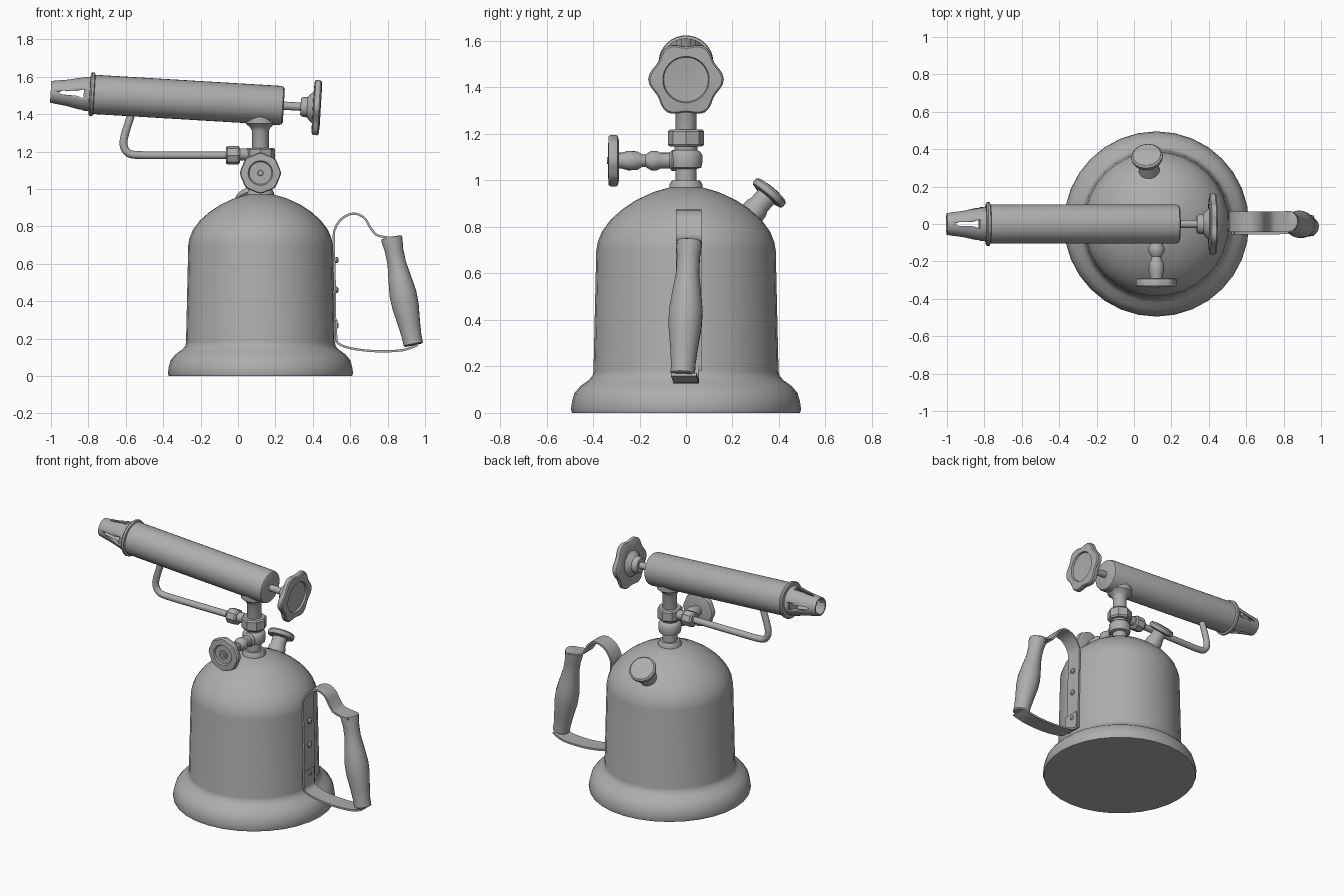
import bpy, bmesh, math
from mathutils import Vector

if "Cube" in bpy.data.objects:
    bpy.data.objects.remove(bpy.data.objects["Cube"])

metal = bpy.data.materials.new("grey_metal")
metal.diffuse_color = (0.42, 0.42, 0.42, 1)
metal.use_nodes = True
metal.node_tree.nodes["Principled BSDF"].inputs["Base Color"].default_value = metal.diffuse_color


def finish(name, bm, angle=35):
    bmesh.ops.remove_doubles(bm, verts=bm.verts, dist=1e-5)
    bmesh.ops.recalc_face_normals(bm, faces=bm.faces)
    me = bpy.data.meshes.new(name)
    bm.to_mesh(me)
    bm.free()
    me.materials.append(metal)
    ob = bpy.data.objects.new(name, me)
    bpy.context.collection.objects.link(ob)
    bpy.ops.object.select_all(action='DESELECT')
    ob.select_set(True)
    bpy.context.view_layer.objects.active = ob
    bpy.ops.object.shade_smooth_by_angle(angle=math.radians(angle))
    return ob


def lathe(name, prof, origin, axis=(0, 0, 1), seg=24, lobes=0, depth=0.0, turn=0.0, closed=False, angle=35):
    """Revolve (radius, distance) pairs about an axis, optionally with a lobed rim."""
    bm = bmesh.new()
    q = Vector(axis).to_track_quat('Z', 'Y')
    rings = []
    for r, h in prof:
        ring = []
        for i in range(seg):
            a = turn + 2 * math.pi * i / seg
            k = 1 + depth * math.cos(lobes * a) if r > 0.101 else 1
            ring.append(bm.verts.new(Vector(origin) + q @ Vector((r * k * math.cos(a), r * k * math.sin(a), h))))
        rings.append(ring)
    pairs = list(zip(rings, rings[1:])) + ([(rings[-1], rings[0])] if closed else [])
    for a, b in pairs:
        for i in range(seg):
            j = (i + 1) % seg
            bm.faces.new((a[i], a[j], b[j], b[i]))
    if not closed:
        bm.faces.new(rings[0])
        bm.faces.new(rings[-1])
    return finish(name, bm, angle)


def sweep(name, path, section, smooth=4):
    """Sweep a (side, normal) section along a rounded path lying in an xz plane."""
    p = [Vector(v) for v in path]
    pts = []
    for i in range(len(p) - 1):
        a, b, c, d = p[max(i - 1, 0)], p[i], p[i + 1], p[min(i + 2, len(p) - 1)]
        for s in range(smooth):
            t = s / smooth
            pts.append(0.5 * (2 * b + (c - a) * t + (2 * a - 5 * b + 4 * c - d) * t * t
                              + (3 * b - a - 3 * c + d) * t ** 3))
    pts.append(p[-1])
    bm = bmesh.new()
    rings = []
    for i, v in enumerate(pts):
        t = (pts[min(i + 1, len(pts) - 1)] - pts[max(i - 1, 0)]).normalized()
        side = Vector((0, 1, 0))
        n = t.cross(side).normalized()
        rings.append([bm.verts.new(v + side * s + n * w) for s, w in section])
    k = len(section)
    for a, b in zip(rings, rings[1:]):
        for i in range(k):
            bm.faces.new((a[i], a[(i + 1) % k], b[(i + 1) % k], b[i]))
    bm.faces.new(rings[0])
    bm.faces.new(rings[-1])
    return finish(name, bm)


CX = 0.12
# Fuel tank with flared foot and domed top
lathe("tank", [(.49, 0), (.495, .015), (.49, .05), (.48, .085), (.455, .115), (.42, .14), (.402, .16),
               (.398, .18), (.386, .70), (.38, .735), (.362, .78), (.325, .83), (.275, .875),
               (.215, .915), (.14, .95), (.07, .97)], (CX, 0, 0), seg=32)

# Neck: collar, stem, clamp rings and flare into the burner
lathe("neck", [(.072, .94), (.072, .98), (.06, 1.0), (.046, 1.0), (.046, 1.05), (.066, 1.055),
               (.07, 1.075), (.07, 1.11), (.06, 1.125), (.05, 1.13), (.05, 1.145), (.045, 1.15),
               (.045, 1.31), (.055, 1.33), (.08, 1.35), (.08, 1.40)], (CX, 0, 0))
lathe("neck_nut", [(.07, 1.145), (.078, 1.155), (.078, 1.21), (.07, 1.22)], (CX, 0, 0), seg=8)

# Burner barrel, tilted slightly upward toward the nozzle
tail = Vector((.245, 0, 1.445))
mouth = Vector((-.78, 0, 1.506))
d = (mouth - tail).normalized()
L = (mouth - tail).length
lathe("burner_barrel", [(.088, 0), (.1, .006), (.105, .02), (.105, L)], tail, d, 32)
lathe("barrel_rim", [(.105, L - .012), (.116, L - .008), (.118, L + .004), (.112, L + .012), (.09, L + .014)],
      tail, d, 32)

# Hollow slotted nozzle
nozzle = lathe("nozzle", [(.092, L), (.09, L + .05), (.072, L + .13), (.058, L + .222),
                          (.049, L + .222), (.063, L + .13), (.078, L + .05), (.08, L)],
               tail, d, 32, closed=True)
for name, across in (("slot_cutter_side", Vector((0, 1, 0))), ("slot_cutter_top", d.cross(Vector((0, 1, 0))))):
    w = d.cross(across)
    bm = bmesh.new()
    outline = [(.045, -.024), (.045, .024), (.085, .012), (.16, .01), (.18, 0), (.16, -.01), (.085, -.012)]
    lo, hi = [[bm.verts.new(tail + d * (L + u) + w * v + across * s) for u, v in outline] for s in (-.2, .2)]
    bm.faces.new(lo)
    bm.faces.new(hi)
    for i in range(len(outline)):
        j = (i + 1) % len(outline)
        bm.faces.new((lo[i], lo[j], hi[j], hi[i]))
    cutter = finish(name, bm)
    cutter.hide_render = True
    cutter.hide_viewport = True
    cutter.display_type = 'WIRE'
    mod = nozzle.modifiers.new(name, 'BOOLEAN')
    mod.operation = 'DIFFERENCE'
    mod.solver = 'EXACT'
    mod.object = cutter

# Rear control knob with six lobes and a dished face
lathe("rear_spindle", [(.022, -.03), (.022, .12)], tail, -d, 16)
lathe("rear_knob_hub", [(.045, .09), (.052, .1), (.055, .125), (.09, .16), (.09, .17)], tail, -d, 12)
lathe("rear_knob", [(.09, .155), (.14, .157), (.152, .163), (.152, .188), (.145, .195), (.1, .198),
                    (.096, .186), (.03, .182)], tail, -d, 48, 6, .07, math.pi / 2)

# Front valve with an octagonal wheel
vo = (CX, 0, 1.085)
lathe("valve_spindle", [(.045, 0), (.045, .06), (.034, .07), (.034, .11), (.042, .125), (.042, .15),
                        (.026, .175), (.028, .19), (.04, .21), (.042, .25), (.034, .275), (.034, .30)],
      vo, (0, -1, 0), 20)
lathe("valve_wheel", [(.085, .288), (.104, .294), (.107, .30), (.107, .325), (.102, .333), (.066, .335),
                      (.06, .325), (.03, .325)], vo, (0, -1, 0), 32, 8, .03, angle=30)
lathe("valve_wheel_nut", [(.03, .32), (.03, .333), (.016, .333), (.014, .34)], vo, (0, -1, 0), 8)

# Feed pipe, its coupling nut and the connector to the neck
circle = [(.021 * math.cos(i * math.pi / 6), .021 * math.sin(i * math.pi / 6)) for i in range(12)]
sweep("feed_pipe", [(-.56, 0, 1.44), (-.58, 0, 1.37), (-.605, 0, 1.29), (-.612, 0, 1.235), (-.59, 0, 1.195),
                    (-.545, 0, 1.182), (-.4, 0, 1.18), (-.03, 0, 1.18)], circle)
lathe("coupling_nut", [(.042, -.065), (.05, -.055), (.05, 0), (.042, .01)], (0, 0, 1.18), (1, 0, 0), 8)
lathe("connector", [(.032, 0), (.032, .17), (.026, .18)], (0, 0, 1.185), (1, 0, 0), 16)

# Filler neck and rounded cap on the back of the dome
cap_axis = Vector((-.1, .64, .76)).normalized()
cap = Vector((.072, .347, .933))
lathe("filler_neck", [(.058, -.16), (.054, -.07), (.046, -.05), (.046, .01)], cap, cap_axis, 20)
lathe("filler_cap", [(.06, -.004), (.08, .002), (.084, .012), (.084, .026), (.074, .036), (.04, .042)],
      cap, cap_axis, 24)

# Handle strap: mounting strip on the tank, loop above, return below
HY = .012
flat = [(-.055, -.006), (.055, -.006), (.055, .006), (-.055, .006)]
sweep("strap_upper", [(.52, HY, .18), (.518, HY, .45), (.512, HY, .72), (.52, HY, .79), (.56, HY, .845),
                      (.62, HY, .868), (.675, HY, .845), (.71, HY, .79), (.75, HY, .75), (.85, HY, .735)], flat)
sweep("strap_lower", [(.526, 0, .3), (.526, 0, .2), (.55, 0, .165), (.63, 0, .143), (.75, 0, .132),
                      (.88, 0, .138), (.96, -.01, .165)], flat)
for i, z in enumerate((.62, .46, .27)):
    lathe(f"rivet_{i + 1}", [(.018, 0), (.018, .008), (.01, .016)], (.521, HY, z), (1, 0, 0), 10)

# Swelling wooden-style grip between the strap ends
top, bottom = Vector((.82, .014, .742)), Vector((.938, -.014, .165))
g = bottom - top
n = g.length
lathe("grip", [(r, t * n) for r, t in ((.046, 0), (.056, .005), (.057, .03), (.05, .12), (.05, .24), (.062, .38),
                                       (.073, .52), (.072, .64), (.06, .8), (.053, .92), (.053, .99), (.045, 1))],
      top, g, 20)
